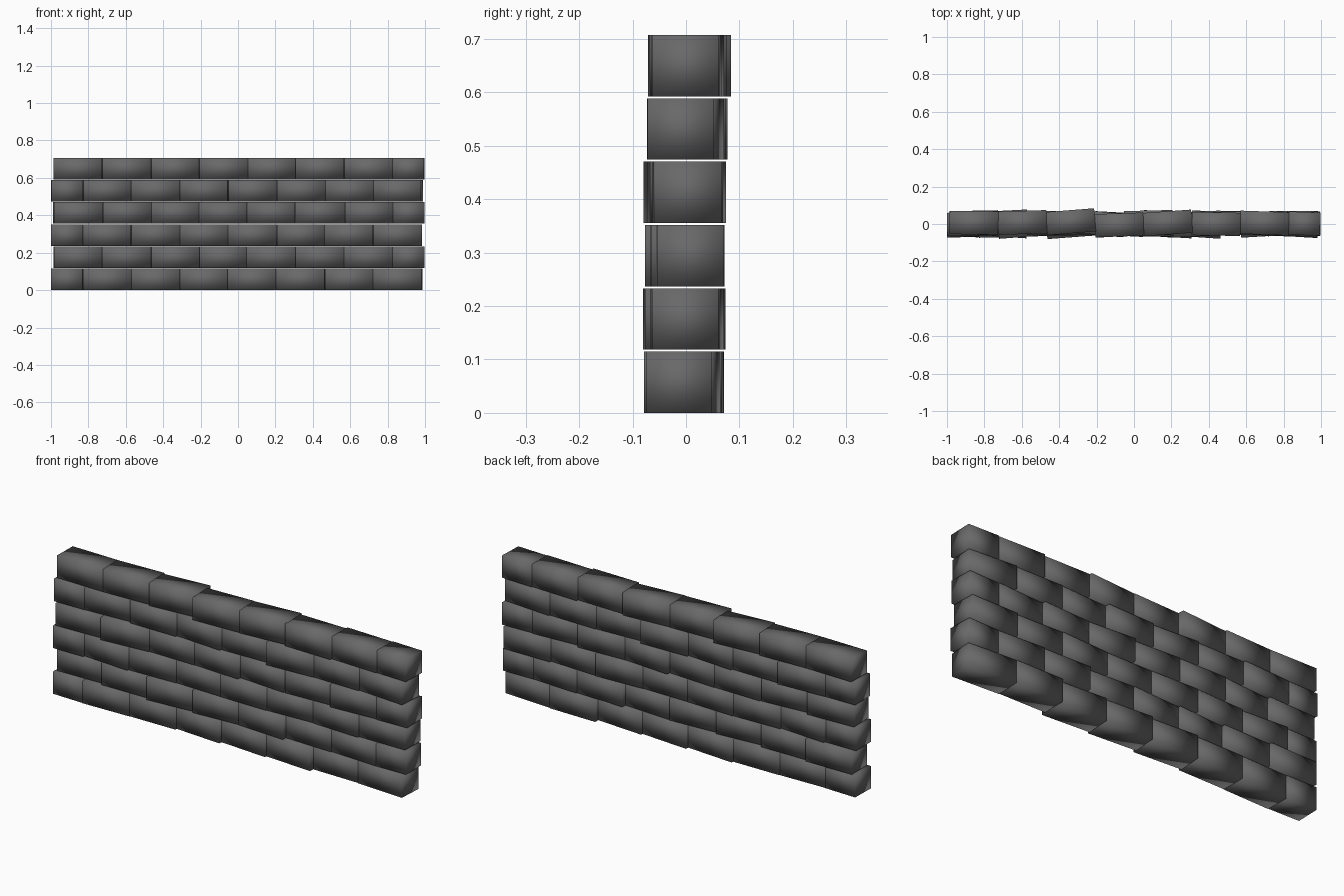
import bpy, math, random

if "Cube" in bpy.data.objects:
    bpy.data.objects.remove(bpy.data.objects["Cube"])

random.seed(7)
mat = bpy.data.materials.new("dark grey stone")
mat.diffuse_color = (0.14, 0.14, 0.14, 1)
mat.use_nodes = True
mat.node_tree.nodes["Principled BSDF"].inputs["Base Color"].default_value = mat.diffuse_color

HEIGHT, DEPTH, LENGTH, HALF, PITCH, ROW = 0.1145, 0.124, 0.26, 0.17, 0.259, 0.1185

# top course: visible turn (degrees) and depth offset of each brick
TOP = [(-1, 0.006), (2, 0.008), (4.5, 0.012), (2, -0.005),
       (4, 0.006), (-1, 0.0), (-2, 0.005), (-2, 0.002)]


def brick(x, y, z, length, turn):
    bpy.ops.mesh.primitive_cube_add(size=1, location=(x, y, z + HEIGHT / 2))
    ob = bpy.context.object
    ob.name = "brick"
    ob.scale = (length, DEPTH, HEIGHT)
    ob.rotation_euler[2] = math.radians(turn)
    bpy.ops.object.transform_apply(location=False, rotation=False, scale=True)
    ob.data.materials.append(mat)
    # fully smooth, pillow-like shading
    for p in ob.data.polygons:
        p.use_smooth = True


# six staggered courses, half brick alternating between left and right end
for r in range(6):
    odd = r % 2
    first = -0.856 if odd else -0.700
    layout = [(first + PITCH * k, LENGTH) for k in range(7)]
    if odd:
        layout.append((0.911, HALF))
    else:
        layout.insert(0, (-0.914, HALF))
    for i, (x, length) in enumerate(layout):
        if r == 5:
            turn, y = TOP[i]
        else:
            turn, y = random.uniform(-4.5, 4.5), random.uniform(-0.01, 0.01)
        brick(x, y, r * ROW, length, turn)
